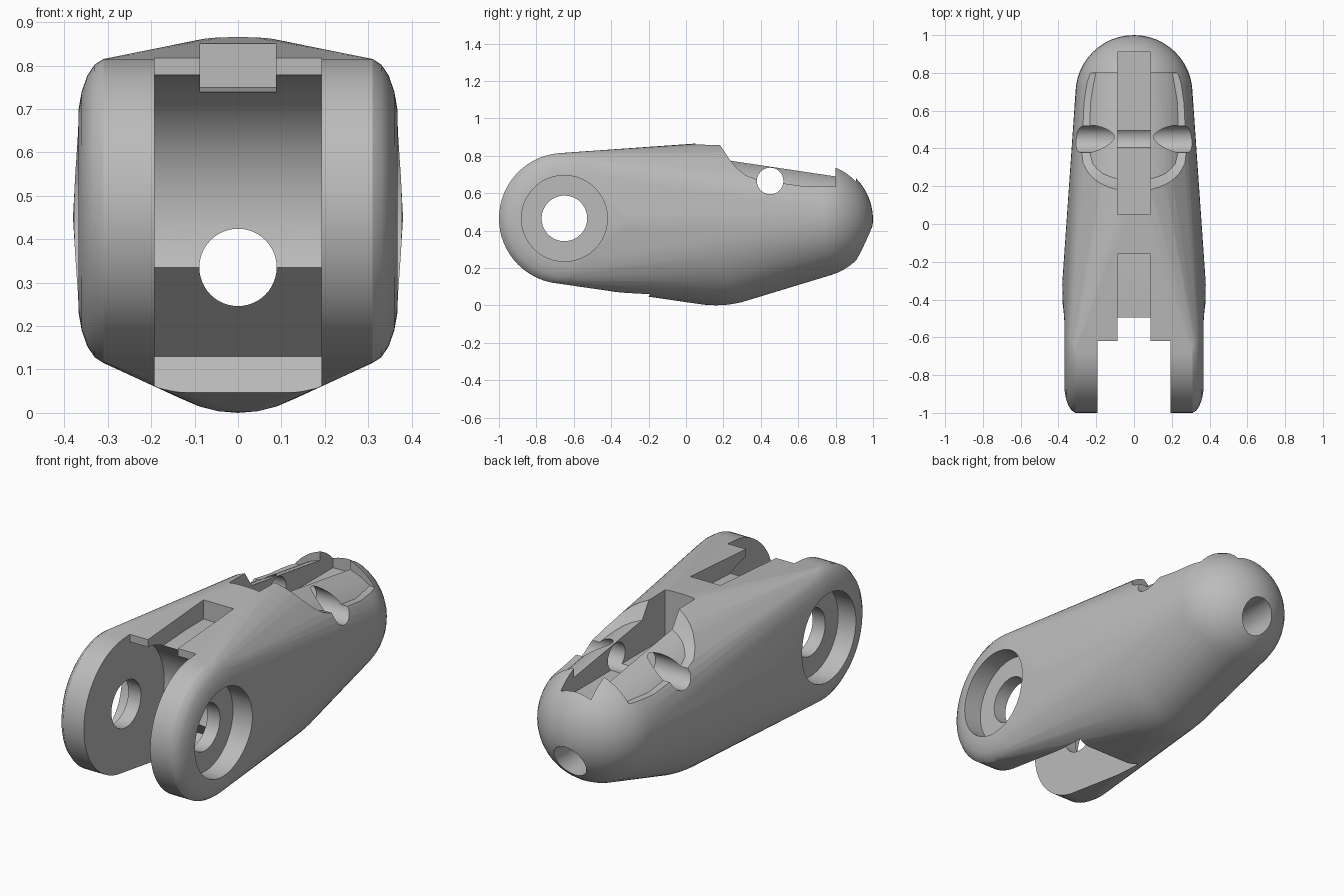
import bpy, bmesh
from math import sin, cos, pi, radians, atan2
from mathutils import Matrix, Vector

cube = bpy.data.objects.get("Cube")
if cube:
    bpy.data.objects.remove(cube, do_unlink=True)

grey = bpy.data.materials.new("plain grey")
grey.use_nodes = True
grey.diffuse_color = (0.5, 0.5, 0.5, 1)
grey.node_tree.nodes["Principled BSDF"].inputs["Base Color"].default_value = (0.5, 0.5, 0.5, 1)

PIVOT = (-0.65, 0.465)   # y, z of the hinge axis


def make(name, bm):
    bmesh.ops.recalc_face_normals(bm, faces=bm.faces)
    mesh = bpy.data.meshes.new(name)
    bm.to_mesh(mesh)
    bm.free()
    mesh.materials.append(grey)
    ob = bpy.data.objects.new(name, mesh)
    bpy.context.collection.objects.link(ob)
    return ob


def hull(name, points):
    """Convex skin around a cloud of points."""
    bm = bmesh.new()
    verts = [bm.verts.new(p) for p in points]
    res = bmesh.ops.convex_hull(bm, input=verts)
    junk = {g for g in res["geom_interior"] + res["geom_unused"]
            if isinstance(g, bmesh.types.BMVert)}
    bmesh.ops.delete(bm, geom=list(junk), context="VERTS")
    bmesh.ops.dissolve_limit(bm, angle_limit=radians(0.3), verts=bm.verts, edges=bm.edges)
    return make(name, bm)


def ellipsoid(center, radii, n=48):
    c = Vector(center)
    return [c + Vector((radii[0] * sin(a) * cos(b), radii[1] * sin(a) * sin(b), radii[2] * cos(a)))
            for a in [pi * i / (n // 2) for i in range(n // 2 + 1)]
            for b in [2 * pi * j / n for j in range(n)]]


def ring(x, r, n=64):
    """Circle around the hinge axis."""
    return [Vector((x, PIVOT[0] + r * cos(2 * pi * i / n), PIVOT[1] + r * sin(2 * pi * i / n)))
            for i in range(n)]


def prism(name, profile, half):
    """Side profile (y, z) stretched across x."""
    bm = bmesh.new()
    face = bm.faces.new([bm.verts.new((-half, y, z)) for y, z in profile])
    out = bmesh.ops.extrude_face_region(bm, geom=[face])["geom"]
    bmesh.ops.translate(bm, vec=(2 * half, 0, 0),
                        verts=[g for g in out if isinstance(g, bmesh.types.BMVert)])
    return make(name, bm)


def rod(name, center, r, length, axis):
    bm = bmesh.new()
    turn = Matrix.Rotation(pi / 2, 4, "Y" if axis == "x" else "X")
    bmesh.ops.create_cone(bm, cap_ends=True, segments=48, radius1=r, radius2=r, depth=length,
                          matrix=Matrix.Translation(center) @ turn)
    return make(name, bm)


def carve(target, cutter):
    mod = target.modifiers.new("cut", "BOOLEAN")
    mod.operation, mod.solver, mod.object = "DIFFERENCE", "EXACT", cutter
    bpy.ops.object.select_all(action="DESELECT")
    bpy.context.view_layer.objects.active = target
    target.select_set(True)
    bpy.ops.object.modifier_apply(modifier=mod.name)
    bpy.data.objects.remove(cutter, do_unlink=True)


# Body: rounded hinge barrel, swollen middle and domed tip in one skin
skin = ellipsoid((0, 0.69, 0.46), (0.31, 0.31, 0.31))
skin += ellipsoid((0, 0.16, 0.436), (0.345, 0.5, 0.436))
skin += ellipsoid((0, -0.32, 0.45), (0.38, 0.4, 0.3))
for x, r in [(0.31, 0.35), (0.33, 0.337), (0.347, 0.312), (0.36, 0.275), (0.367, 0.235)]:
    skin += ring(x, r) + ring(-x, r)
body = hull("finger_segment", skin)

# Recessed pad seat on the tip, with a slimmer core left standing
seat = prism("pad_seat_cutter", [(0.18, 0.95), (0.18, 0.86), (0.23, 0.785), (0.27, 0.735),
             (0.32, 0.695), (0.38, 0.673), (0.5, 0.655), (0.64, 0.635), (0.8, 0.635), (0.8, 0.95)], 0.5)
core_points = []
for y, rx, rz in [(0.1, 0.352, 0.35), (0.9, 0.29, 0.23)]:
    core_points += [Vector((rx * cos(pi * i / 32), y, 0.455 + rz * sin(pi * i / 32)))
                    for i in range(64)]
carve(seat, hull("pad_core", core_points))
carve(body, seat)

# Hinge slot: curved back wall, then an angled clearance underneath
R = 0.315
start = atan2(0.313, 0.03)
end = atan2(-0.13, 0.287)
arc = [(PIVOT[0] + R * cos(a), PIVOT[1] + R * sin(a))
       for a in [start + (end - start) * i / 24 for i in range(25)]]
carve(body, prism("hinge_slot_cutter", [(-1.1, 1), (-0.62, 1)] + arc
                  + [(-0.13, 0.13), (-0.2, 0.05), (-0.33, -0.1), (-1.1, -0.1)], 0.192))

# Top pocket opening into the hinge slot, and the long groove on the tip
carve(body, prism("pocket_cutter", [(-0.7, 1), (-0.16, 1), (-0.16, 0.75), (-0.3, 0.75),
                                    (-0.56, 0.735), (-0.7, 0.735)], 0.087))
carve(body, prism("groove_cutter", [(0.05, 1), (0.91, 1), (0.91, 0.61), (0.05, 0.61)], 0.0871))

# Hinge pin hole, side recesses, cross hole and lengthwise cable hole
carve(body, rod("pin_cutter", (0, *PIVOT), 0.122, 1, "x"))
for side in (-1, 1):
    carve(body, rod("recess_cutter", (side * 0.365, *PIVOT), 0.23, 0.2, "x"))
carve(body, rod("cross_hole_cutter", (0, 0.45, 0.665), 0.071, 1, "x"))
carve(body, rod("cable_hole_cutter", (0, 0.3, 0.335), 0.089, 1.8, "y"))

body.select_set(True)
bpy.context.view_layer.objects.active = body
bpy.ops.object.shade_smooth_by_angle(angle=radians(28))
